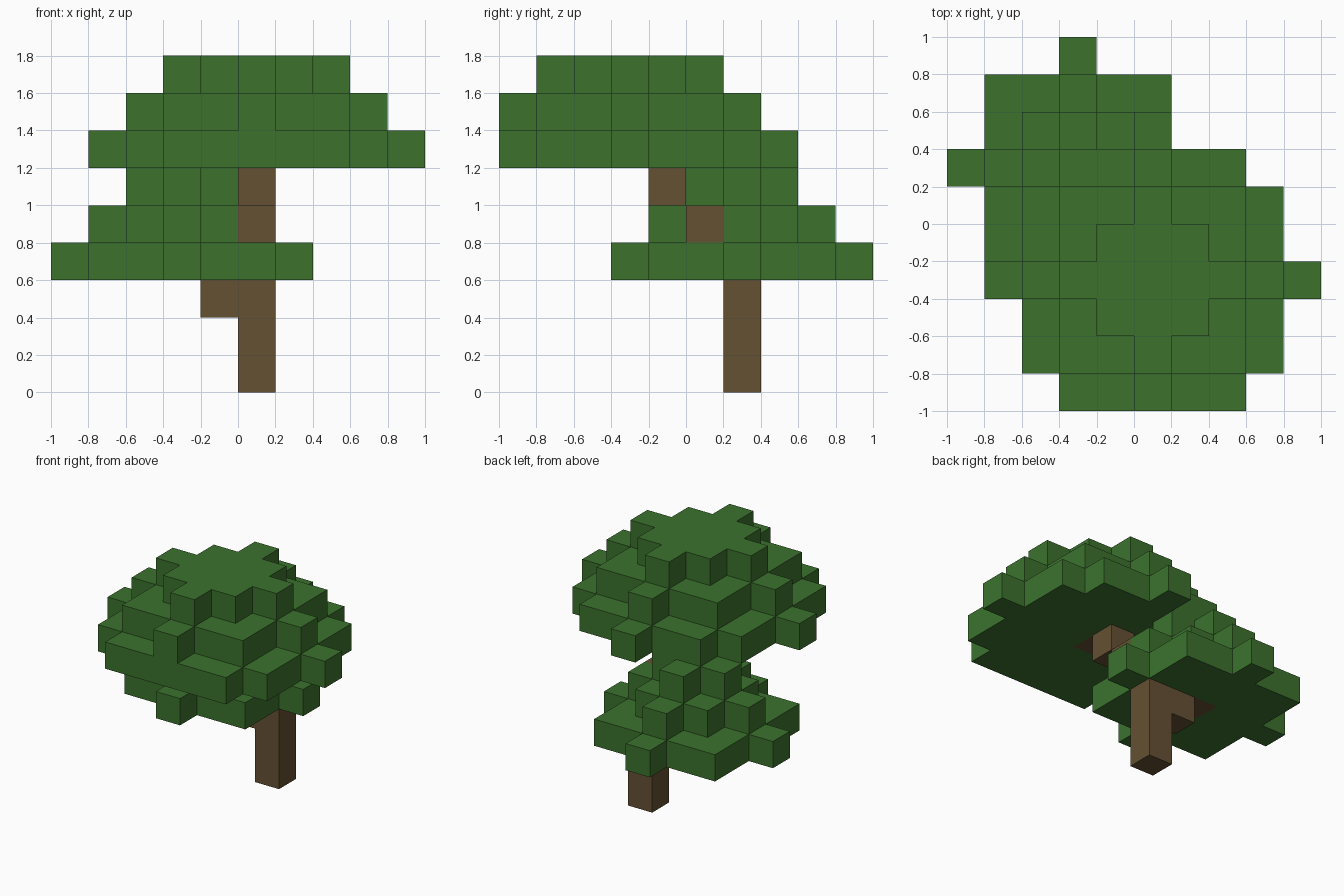
import bpy, bmesh
from mathutils import Vector

CELL = 0.2            # edge of one block
FRONT_LIMIT = -5      # foremost row of blocks

if "Cube" in bpy.data.objects:
    bpy.data.objects.remove(bpy.data.objects["Cube"], do_unlink=True)


def make_material(name, color):
    mat = bpy.data.materials.new(name)
    mat.use_nodes = True
    mat.diffuse_color = color
    mat.node_tree.nodes["Principled BSDF"].inputs["Base Color"].default_value = color
    return mat


def dome(cx, cy, base, radii):
    """Stack of round block layers, shrinking upward."""
    cells = set()
    for level, r in enumerate(radii):
        for dx in range(-r, r + 1):
            for dy in range(-r, r + 1):
                if dx * dx + dy * dy <= r * r and cy + dy >= FRONT_LIMIT:
                    cells.add((cx + dx, cy + dy, base + level))
    return cells


def build(name, cells, occupied, mat):
    """Outer skin of a group of blocks, with flat areas merged."""
    bm = bmesh.new()
    for cell in cells:
        for axis in range(3):
            u, v = Vector(), Vector()
            u[(axis + 1) % 3] = v[(axis + 2) % 3] = 0.5
            for sign in (-1, 1):
                n = Vector()
                n[axis] = sign
                if tuple(int(c + d) for c, d in zip(cell, n)) in occupied:
                    continue
                mid = Vector(cell) + Vector((0.5, 0.5, 0.5)) + n / 2
                ring = [mid - u - v, mid + u - v, mid + u + v, mid - u + v]
                if sign < 0:
                    ring.reverse()
                bm.faces.new([bm.verts.new(p * CELL) for p in ring])
    bmesh.ops.remove_doubles(bm, verts=bm.verts, dist=0.001)
    bmesh.ops.dissolve_limit(bm, angle_limit=0.01, verts=bm.verts, edges=bm.edges)
    mesh = bpy.data.meshes.new(name)
    bm.to_mesh(mesh)
    bm.free()
    mesh.materials.append(mat)
    bpy.context.collection.objects.link(bpy.data.objects.new(name, mesh))


leaf = make_material("leaf green", (0.045, 0.168, 0.027, 1))
bark = make_material("bark brown", (0.133, 0.082, 0.033, 1))

# Upright trunk, then a limb stepping forward into the upper crown
trunk = {(0, 1, z) for z in range(4)} | {(0, 1 - k, 3 + k) for k in range(4)}
# Side branch into the lower crown
branch = {(-1, 1, 2), (-2, 1, 3)}
wood = trunk | branch

# Two leafy crowns
lower = dome(-2, 1, 3, (3, 2, 1)) - wood
upper = dome(0, -2, 6, (4, 3, 2)) - wood

occupied = wood | lower | upper
build("trunk", trunk, occupied, bark)
build("side_branch", branch, occupied, bark)
build("lower_foliage", lower, occupied, leaf)
build("upper_foliage", upper, occupied, leaf)
